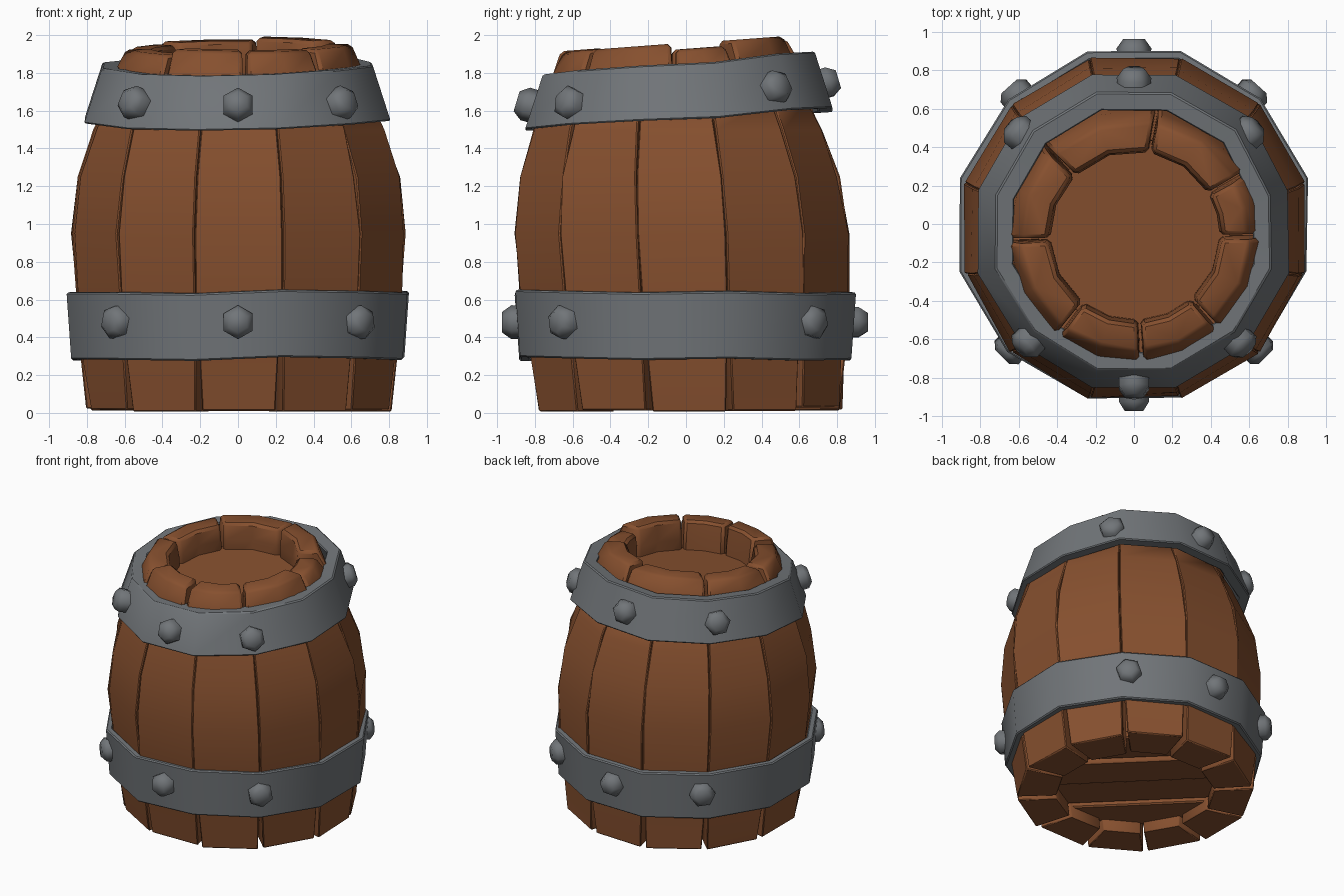
import bpy, bmesh, math, random
from mathutils import Vector, Matrix

if "Cube" in bpy.data.objects:
    bpy.data.objects.remove(bpy.data.objects["Cube"])

random.seed(4)
rad = math.radians


def material(name, rgb):
    m = bpy.data.materials.new(name)
    m.diffuse_color = (*rgb, 1)
    m.use_nodes = True
    m.node_tree.nodes["Principled BSDF"].inputs["Base Color"].default_value = m.diffuse_color
    return m


WOOD = material("brown_wood", (0.24, 0.08, 0.028))
IRON = material("grey_iron", (0.165, 0.178, 0.19))


def centre_y(z):
    return 0.02 - 0.045 * z


def finish(name, bm, mat, bevel=0.0, angle=35):
    """Bevel the hard edges, shade by angle and link the object."""
    bmesh.ops.recalc_face_normals(bm, faces=bm.faces)
    if bevel:
        hard = [e for e in bm.edges if len(e.link_faces) == 2 and e.calc_face_angle(0) > rad(45)]
        bmesh.ops.bevel(bm, geom=hard, offset=bevel, segments=1, affect='EDGES', clamp_overlap=True)
    me = bpy.data.meshes.new(name)
    bm.to_mesh(me)
    bm.free()
    me.materials.append(mat)
    ob = bpy.data.objects.new(name, me)
    bpy.context.collection.objects.link(ob)
    bpy.ops.object.select_all(action='DESELECT')
    ob.select_set(True)
    bpy.context.view_layer.objects.active = ob
    bpy.ops.object.shade_smooth_by_angle(angle=rad(angle))
    return ob


def loft(bm, rings, closed=False):
    """Skin a list of vertex rings; cap both ends unless the loft is closed."""
    n = len(rings[0])
    pairs = list(zip(rings, rings[1:]))
    if closed:
        pairs.append((rings[-1], rings[0]))
    for a, b in pairs:
        for i in range(n):
            j = (i + 1) % n
            bm.faces.new((a[i], a[j], b[j], b[i]))
    if not closed:
        bm.faces.new(rings[0][::-1])
        bm.faces.new(rings[-1])


def staves(name, seams, sections, sub, end_jitter, slope, bevel, rough):
    """Ring of wedge blocks; sections are (z, outer apothem, inner radius, gap)."""
    bm = bmesh.new()
    for k, a0 in enumerate(seams):
        a1 = seams[(k + 1) % len(seams)]
        if a1 <= a0:
            a1 += 360
        dz = random.uniform(*end_jitter)
        rings = []
        for s, (z, ro, ri, gap) in enumerate(sections):
            g = math.degrees(gap / 2 / ro)
            angs = [rad(a0 + g + (a1 - a0 - 2 * g) * t / sub) for t in range(sub + 1)]
            ro = ro / math.cos((angs[1] - angs[0]) / 2)
            pts = [(ro + random.uniform(-rough, rough), a) for a in angs]
            pts += [(ri, a) for a in reversed(angs)]
            end = s == (len(sections) - 1 if slope else 0)
            ring = []
            for r, a in pts:
                y = r * math.sin(a) + centre_y(z)
                ring.append(bm.verts.new((r * math.cos(a) + 0.005, y,
                                          z + slope * y + (dz if end else 0))))
            rings.append(ring)
        loft(bm, rings)
    return finish(name, bm, WOOD, bevel, 40)


# Long body staves, bulging below the middle
staves("body_staves", [15 + 30 * k for k in range(12)],
       [(0.005, 0.80, 0.55, 0.035), (0.30, 0.83, 0.58, 0.022), (0.62, 0.865, 0.64, 0.004),
        (0.95, 0.88, 0.66, 0.003), (1.25, 0.845, 0.62, 0.003), (1.50, 0.765, 0.56, 0.004),
        (1.66, 0.70, 0.50, 0.01)],
       1, (0.0, 0.025), 0, 0.007, 0.010)

# Uneven stave ends rising above the upper hoop
staves("top_rim_staves", [-87, -48, 0, 30, 80, 135, 182, 232],
       [(1.60, 0.68, 0.44, 0.01), (1.82, 0.645, 0.44, 0.02), (1.945, 0.585, 0.455, 0.03)],
       2, (-0.025, 0.02), 0.075, 0.018, 0.008)


def hoop(name, profile, cy, n=12):
    """Iron ring; profile points are (apothem, z, y slope)."""
    bm = bmesh.new()
    rings = []
    for k in range(n):
        a = rad(15 + 360 / n * k)
        dr, dz = random.uniform(-0.01, 0.01), random.uniform(-0.012, 0.012)
        ring = []
        for r, z, sl in profile:
            r = r / math.cos(math.pi / n) + dr
            x, y = r * math.cos(a), r * math.sin(a) + cy
            ring.append(bm.verts.new((x, y, z + dz + sl * y + sl * 0.2 * x)))
        rings.append(ring)
    loft(bm, rings, closed=True)
    return finish(name, bm, IRON, 0.008)


hoop("lower_hoop", [(0.875, 0.285, 0), (0.90, 0.64, 0), (0.855, 0.645, 0), (0.82, 0.285, 0)], -0.005)
hoop("upper_hoop", [(0.81, 1.55, 0.07), (0.715, 1.845, 0.085),
                    (0.62, 1.84, 0.085), (0.73, 1.55, 0.07)], -0.04)


def rivets(name, radius, z, cy, slope, lean, angles):
    """Six faceted domed studs around a hoop, the diagonal ones flatter."""
    for i, a in enumerate(angles):
        straight = a % 90 == 0
        tip = 0.075 if straight else 0.05
        bm = bmesh.new()
        rings = []
        for r, h in ((0.088, -0.06), (0.09, tip * 0.35), (0.055, tip)):
            rings.append([bm.verts.new((r * math.cos(t), r * math.sin(t), h))
                          for t in (rad(60 * k + 30 + 9 * i) for k in range(6))])
        loft(bm, rings)
        d = Vector((math.cos(rad(a)), math.sin(rad(a)), lean)).normalized()
        r = radius if straight else radius * 1.03
        x, y = r * math.cos(rad(a)), r * math.sin(rad(a)) + cy
        place = Matrix.Translation((x, y, z + slope * y)) @ d.to_track_quat('Z', 'Y').to_matrix().to_4x4()
        bmesh.ops.transform(bm, matrix=place, verts=bm.verts)
        finish(f"{name}_{i + 1}", bm, IRON, 0, 60)


rivets("lower_rivet", 0.893, 0.48, -0.005, 0, 0, (-90, -45, 48, 90, 132, 225))
rivets("upper_rivet", 0.78, 1.69, -0.045, 0.075, 0.3, (-90, -46, 41, 90, 139, 226))


# Sunken lid inside the top rim
bm = bmesh.new()
rings = [[bm.verts.new((0.5 * math.cos(rad(a)), 0.5 * math.sin(rad(a)) - 0.06,
                        z + 0.075 * 0.5 * math.sin(rad(a)))) for a in range(0, 360, 30)]
         for z in (1.68, 1.74)]
loft(bm, rings)
finish("top_lid", bm, WOOD)

# Recessed bottom boards, running diagonally
bm = bmesh.new()
R, count = 0.60, 4
turn = Matrix.Rotation(rad(-45), 4, 'Z')
for k in range(count):
    v0 = -R + 2 * R * k / count + 0.008
    v1 = -R + 2 * R * (k + 1) / count - 0.008
    edge = []
    for t in range(5):
        v = v0 + (v1 - v0) * t / 4
        edge.append((math.sqrt(R * R - v * v), v))
    outline = edge + [(-x, v) for x, v in reversed(edge)]
    low = 0.10 + 0.02 * (k % 2)
    loft(bm, [[bm.verts.new(turn @ Vector((x, v, z))) for x, v in outline] for z in (low, 0.18)])
bmesh.ops.translate(bm, vec=(0, 0.02, 0), verts=bm.verts)
finish("bottom_boards", bm, WOOD, 0.01)
